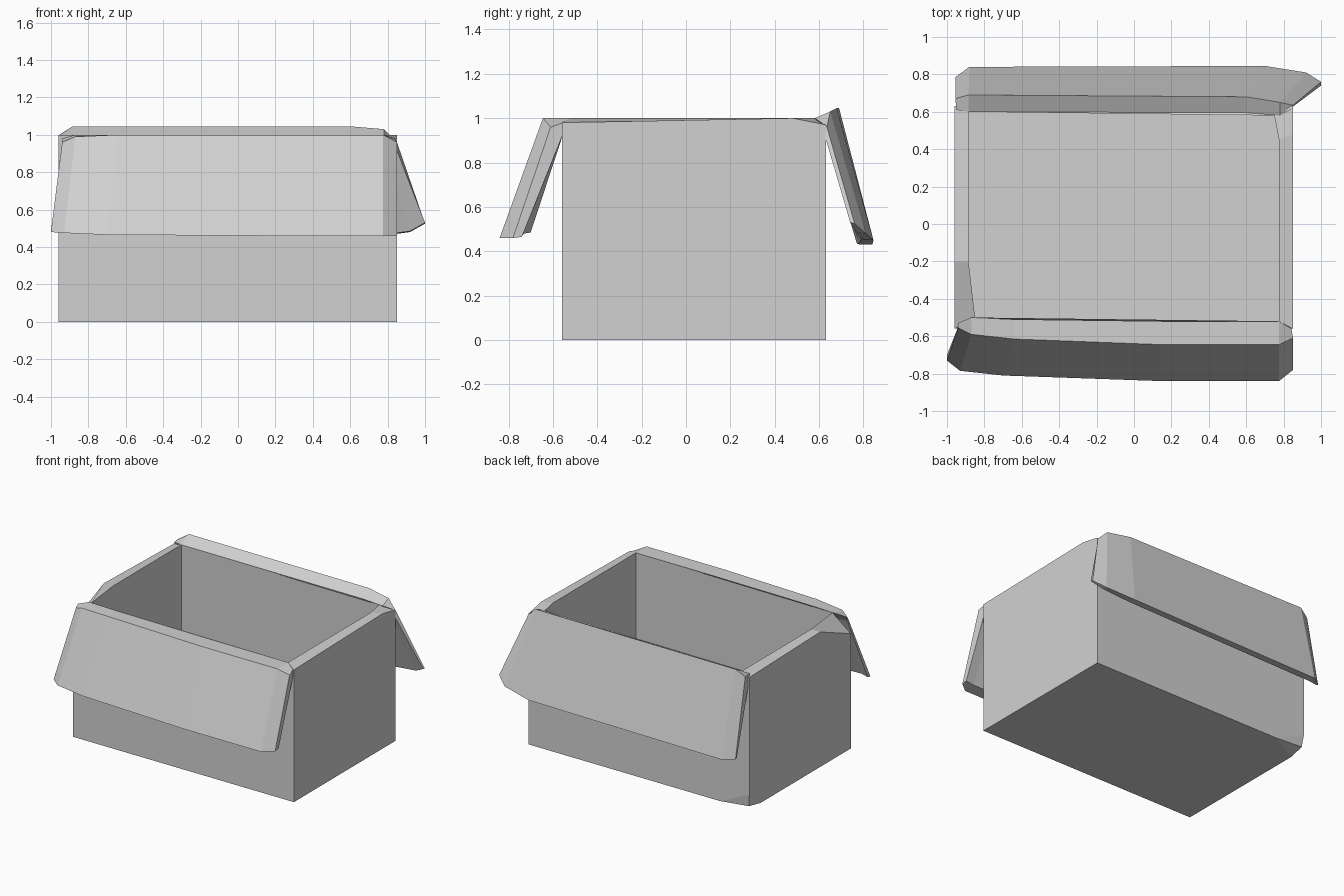
import bpy
import bmesh
from mathutils import Vector

default_cube = bpy.data.objects.get("Cube")
if default_cube:
    bpy.data.objects.remove(default_cube, do_unlink=True)

# One plain grey for the whole carton
grey = bpy.data.materials.new("carton_grey")
grey.use_nodes = True
colour = (0.64, 0.64, 0.64, 1.0)
grey.diffuse_color = colour
for node in grey.node_tree.nodes:
    if node.type == 'BSDF_PRINCIPLED':
        node.inputs["Base Color"].default_value = colour

LEFT, RIGHT, FRONT, BACK = -0.96, 0.85, -0.56, 0.63
RIM = 1.0


def finish(bm, name):
    """Clean up the mesh and turn it into a flat shaded object."""
    bmesh.ops.recalc_face_normals(bm, faces=bm.faces[:])
    mesh = bpy.data.meshes.new(name)
    bm.to_mesh(mesh)
    bm.free()
    mesh.materials.append(grey)
    obj = bpy.data.objects.new(name, mesh)
    bpy.context.collection.objects.link(obj)
    return obj


def bridge(bm, loop_a, loop_b):
    """Join two closed loops of vertices with quads."""
    count = len(loop_a)
    for i in range(count):
        j = (i + 1) % count
        bm.faces.new((loop_a[i], loop_a[j], loop_b[j], loop_b[i]))


def build_box():
    """Hollow box with a bevelled rim and one dented bottom corner."""
    bm = bmesh.new()
    outer_rim = [(RIGHT, FRONT, 0.98), (RIGHT, 0.48, RIM), (RIGHT, BACK, 0.97),
                 (LEFT, BACK, 0.98), (LEFT, -0.2, RIM), (LEFT, FRONT, 0.85)]
    inner_rim = [(0.775, -0.52), (0.775, 0.45), (0.75, 0.58),
                 (-0.885, 0.6), (-0.885, -0.2), (-0.85, -0.5)]
    base = [(LEFT, FRONT, 0), (RIGHT, FRONT, 0), (RIGHT, BACK, 0)]
    dent = [(LEFT + 0.24, BACK, 0), (LEFT, BACK - 0.13, 0),
            (LEFT, BACK, 0.11), (LEFT + 0.01, BACK - 0.01, 0.02)]
    outer = [bm.verts.new(p) for p in outer_rim]
    for p in base + dent:
        bm.verts.new(p)
    bmesh.ops.convex_hull(bm, input=bm.verts[:])

    # Open the top, then add rim, inner walls and floor
    bm.normal_update()
    lid = [f for f in bm.faces if f.normal.z > 0.1]
    bmesh.ops.delete(bm, geom=lid, context='FACES_ONLY')
    for edge in [e for e in bm.edges if not e.link_faces]:
        bm.edges.remove(edge)
    inner = [bm.verts.new((x, y, RIM)) for x, y in inner_rim]
    floor = [bm.verts.new((x, y, 0.05)) for x, y in inner_rim]
    bridge(bm, outer, inner)
    bridge(bm, inner, floor)
    bm.faces.new(floor)
    return finish(bm, "box_body")


def build_flap(name, wall_y, sections):
    """Loft a folded flap through cross-sections running along x."""
    bm = bmesh.new()
    loops = []
    for top_x, low_x, rim_y, top_y, top_z, low_y, low_z, lip_y in sections:
        root_x = min(max(top_x, LEFT + 0.01), RIGHT - 0.01)
        points = [(root_x, rim_y, min(RIM, top_z + 0.02)),
                  (top_x, top_y, top_z),
                  (low_x, low_y, low_z),
                  (low_x, lip_y, low_z + 0.005),
                  (root_x, wall_y, 0.94)]
        loops.append([bm.verts.new(Vector(p)) for p in points])
    for a, b in zip(loops, loops[1:]):
        bridge(bm, a, b)
    bm.faces.new(loops[0])
    bm.faces.new(loops[-1])
    return finish(bm, name)


build_box()

# Section: top x, low x, rim y, top y, top z, low y, low z, lip y
build_flap("front_flap", FRONT + 0.01, [
    (0.85, 0.85, -0.55, -0.61, 0.96, -0.78, 0.46, -0.74),
    (0.775, 0.775, -0.52, -0.645, RIM, -0.84, 0.46, -0.75),
    (0.15, 0.15, -0.52, -0.645, RIM, -0.84, 0.46, -0.75),
    (-0.64, -0.7, -0.51, -0.615, RIM, -0.81, 0.465, -0.74),
    (-0.87, -0.93, -0.5, -0.59, 0.99, -0.785, 0.475, -0.73),
    (-0.94, RIM * -1, -0.53, -0.555, 0.96, -0.73, 0.48, -0.7),
])

build_flap("back_flap", BACK - 0.01, [
    (-0.955, -0.955, 0.61, 0.67, RIM, 0.785, 0.43, 0.77),
    (-0.885, -0.88, 0.6, 0.69, 1.045, 0.84, 0.43, 0.78),
    (0.6, 0.7, 0.595, 0.68, 1.045, 0.845, 0.45, 0.79),
    (0.78, 0.92, 0.58, 0.65, 1.03, 0.81, 0.48, 0.77),
    (0.85, 1.0, 0.61, 0.635, 0.96, 0.76, 0.525, 0.74),
])
